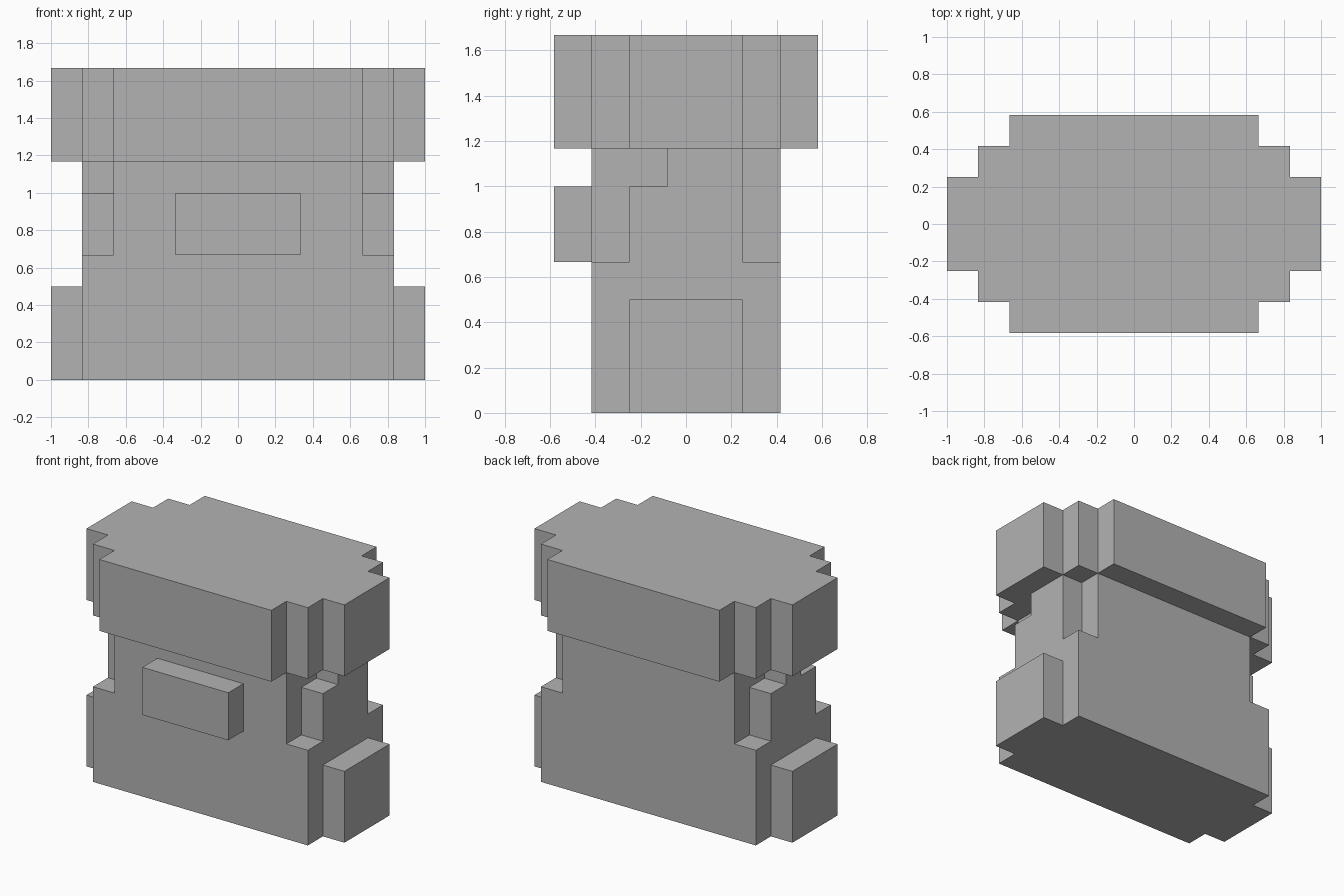
import bpy
import bmesh

old = bpy.data.objects.get("Cube")
if old:
    bpy.data.objects.remove(old, do_unlink=True)

U = 1 / 6  # one block of the modelling grid

grey = bpy.data.materials.new("plain_grey")
grey.use_nodes = True
colour = (0.45, 0.45, 0.45, 1)
grey.diffuse_color = colour
for node in grey.node_tree.nodes:
    if node.type == 'BSDF_PRINCIPLED':
        node.inputs["Base Color"].default_value = colour


def prism(name, outline, z0, z1):
    """Extrude an outline, given in grid blocks, from z0 to z1."""
    bm = bmesh.new()
    base = bm.faces.new([bm.verts.new((x * U, y * U, z0 * U)) for x, y in outline])
    top = bmesh.ops.extrude_face_region(bm, geom=[base])["geom"]
    verts = [v for v in top if isinstance(v, bmesh.types.BMVert)]
    bmesh.ops.translate(bm, verts=verts, vec=(0, 0, (z1 - z0) * U))
    bmesh.ops.recalc_face_normals(bm, faces=bm.faces)
    mesh = bpy.data.meshes.new(name)
    bm.to_mesh(mesh)
    bm.free()
    mesh.materials.append(grey)
    obj = bpy.data.objects.new(name, mesh)
    bpy.context.collection.objects.link(obj)
    return obj


def box(name, x, y, z):
    x, y = sorted(x), sorted(y)
    return prism(name, [(x[0], y[0]), (x[1], y[0]), (x[1], y[1]), (x[0], y[1])], *z)


def carve(target, cutter):
    """Cut one block out of the target and discard the cutter."""
    cutter.hide_render = True
    mod = target.modifiers.new("notch", 'BOOLEAN')
    mod.operation = 'DIFFERENCE'
    mod.solver = 'EXACT'
    mod.object = cutter
    bpy.context.view_layer.objects.active = target
    bpy.ops.object.modifier_apply(modifier=mod.name)
    bpy.data.objects.remove(cutter, do_unlink=True)


# Head: slab with double-stepped corners
quarter = [(6, 1.5), (5, 1.5), (5, 2.5), (4, 2.5), (4, 3.5)]
half = quarter + [(-x, y) for x, y in reversed(quarter)]
prism("head", half + [(-x, -y) for x, y in half], 7, 10)

# Body: block with notched upper corners
body = box("body", (-5, 5), (-2.5, 2.5), (0, 7))
for sx in (-1, 1):
    for sy in (-1, 1):
        carve(body, box("corner_cutter", (4 * sx, 7 * sx), (1.5 * sy, 4 * sy), (4, 8)))
        # Shallow step beside the notch, absent at one back corner
        if (sx, sy) != (1, 1):
            carve(body, box("step_cutter", (4 * sx, 7 * sx), (0.5 * sy, 3 * sy), (6, 8)))

# Side pads low on the body
for side, sx in (("left", 1), ("right", -1)):
    box(side + "_side_pad", (5 * sx, 6 * sx), (-1.5, 1.5), (0, 3))

# Snout block on the front
box("snout", (-2, 2), (-3.5, -2.5), (4, 6))
